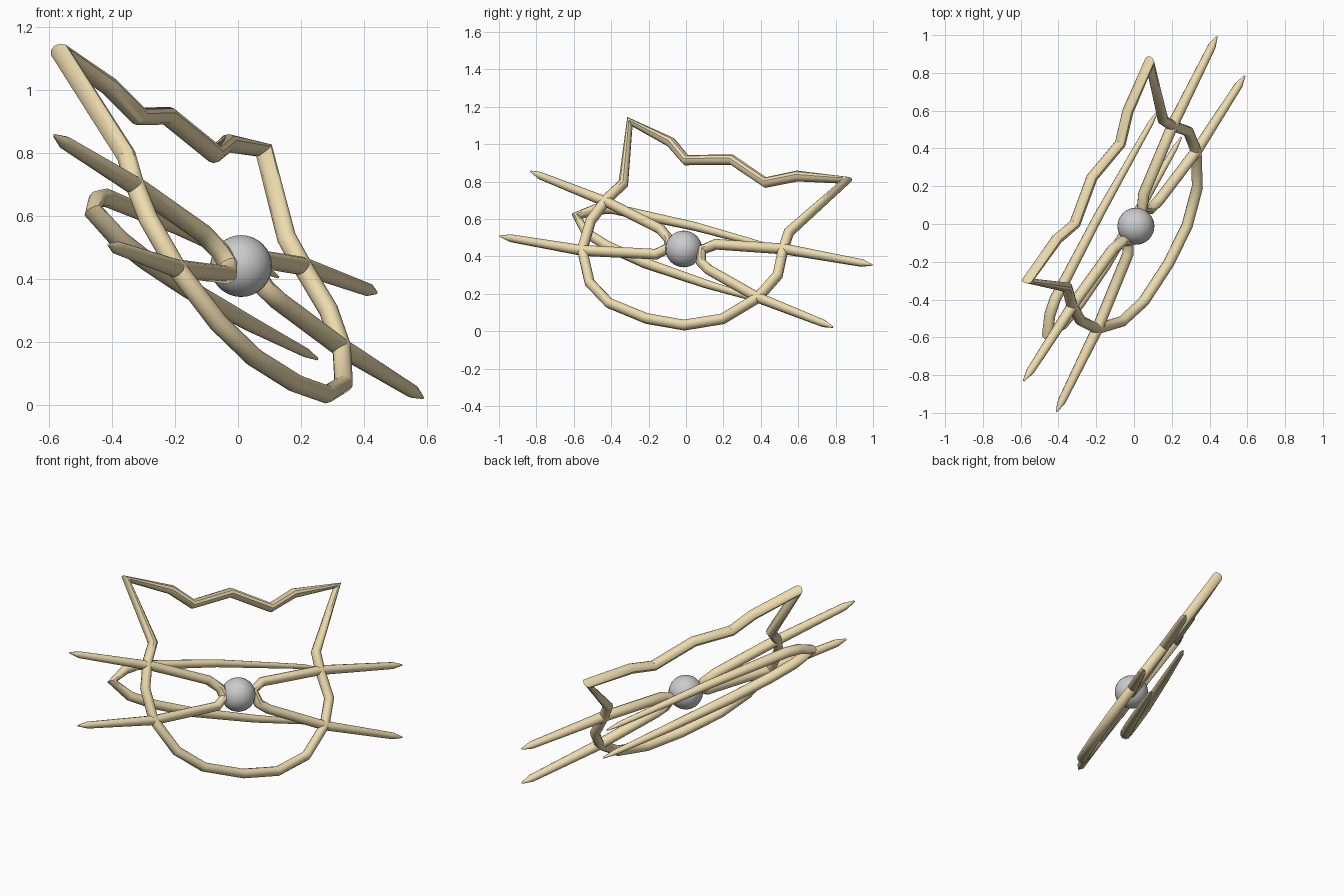
import bpy, bmesh, math
from mathutils import Vector

if "Cube" in bpy.data.objects:
    bpy.data.objects.remove(bpy.data.objects["Cube"])

SIDES = 10
R = 0.028
NORMAL = Vector((1, -0.375, 0.678)).normalized()

wire = bpy.data.materials.new("pale_gold")
wire.diffuse_color = (0.85, 0.71, 0.42, 1)
wire.use_nodes = True
wire.node_tree.nodes["Principled BSDF"].inputs["Base Color"].default_value = wire.diffuse_color


def on_plane(y, z, offset=0.0):
    """Point on the tilted plane of the face, optionally shifted in x."""
    return Vector((0.307 + 0.375 * y - 0.678 * z + offset, y, z))


def tube(name, path, radii, closed=False):
    """Sweep a round section along a path lying in the tilted plane."""
    bm = bmesh.new()
    n = len(path)
    rings = []
    for i, p in enumerate(path):
        a = path[i - 1] if closed or i > 0 else p
        b = path[(i + 1) % n] if closed or i < n - 1 else p
        d_in, d_out = (p - a).normalized(), (b - p).normalized()
        side = NORMAL.cross((d_in + d_out).normalized())
        ring = []
        for k in range(SIDES):
            t = 2 * math.pi * k / SIDES
            ring.append(bm.verts.new(
                p + radii[i] * (side * math.cos(t) + NORMAL * 1.12 * math.sin(t))))
        rings.append(ring)
    for i in range(n if closed else n - 1):
        r0, r1 = rings[i], rings[(i + 1) % n]
        for k in range(SIDES):
            j = (k + 1) % SIDES
            bm.faces.new((r0[k], r0[j], r1[j], r1[k]))
    if not closed:
        bm.faces.new(rings[0])
        bm.faces.new(rings[-1])
    bmesh.ops.recalc_face_normals(bm, faces=bm.faces)
    me = bpy.data.meshes.new(name)
    bm.to_mesh(me)
    bm.free()
    me.materials.append(wire)
    ob = bpy.data.objects.new(name, me)
    bpy.context.collection.objects.link(ob)
    bpy.ops.object.select_all(action='DESELECT')
    ob.select_set(True)
    bpy.context.view_layer.objects.active = ob
    bpy.ops.object.shade_smooth_by_angle(angle=math.radians(40))
    return ob


# Head outline with two pointed ears
head = [(-0.30, 1.12), (-0.08, 1.01), (0.0, 0.915), (0.245, 0.917),
        (0.425, 0.795), (0.595, 0.83), (0.86, 0.807), (0.55, 0.53),
        (0.52, 0.44), (0.49, 0.30), (0.385, 0.18), (0.195, 0.066),
        (-0.01, 0.033), (-0.21, 0.068), (-0.41, 0.15), (-0.515, 0.26),
        (-0.555, 0.435), (-0.51, 0.59), (-0.42, 0.71), (-0.335, 0.79)]
tube("head_outline", [on_plane(*p) for p in head], [R] * len(head), True)

# Whisker pairs, each a bent wire with pointed ends
left = [(-0.83, 0.855), (-0.78, 0.832), (-0.41, 0.685), (-0.135, 0.545),
        (-0.09, 0.49), (-0.095, 0.445), (-0.16, 0.412), (-0.555, 0.432),
        (-0.94, 0.498), (-0.995, 0.508)]
right = [(0.995, 0.355), (0.94, 0.365), (0.525, 0.44), (0.16, 0.465),
         (0.085, 0.435), (0.08, 0.37), (0.12, 0.33), (0.385, 0.18),
         (0.735, 0.042), (0.785, 0.022)]
taper = [0.004, 0.02] + [R] * 6 + [0.02, 0.004]
tube("left_whiskers", [on_plane(*p) for p in left], taper)
tube("right_whiskers", [on_plane(*p) for p in right], taper)

# Hairpin clip behind the face, tapering towards its open ends
clip = [(0.60, 0.405), (0.53, 0.428), (0.05, 0.56), (-0.40, 0.657), (-0.48, 0.652),
        (-0.585, 0.615), (-0.53, 0.525), (-0.42, 0.455), (-0.22, 0.365),
        (0.10, 0.255), (0.40, 0.165), (0.46, 0.145)]
clip_r = [0.004, 0.014, 0.023, R, R, R, R, R, R, 0.023, 0.014, 0.004]
tube("back_clip", [on_plane(*p, offset=-0.13) for p in clip], clip_r)

# Ball nose
bpy.ops.mesh.primitive_uv_sphere_add(segments=24, ring_count=16, radius=0.098,
                                     location=(0.01, -0.012, 0.44))
nose = bpy.context.object
nose.name = "nose"
bpy.ops.object.shade_smooth_by_angle(angle=math.radians(30))
